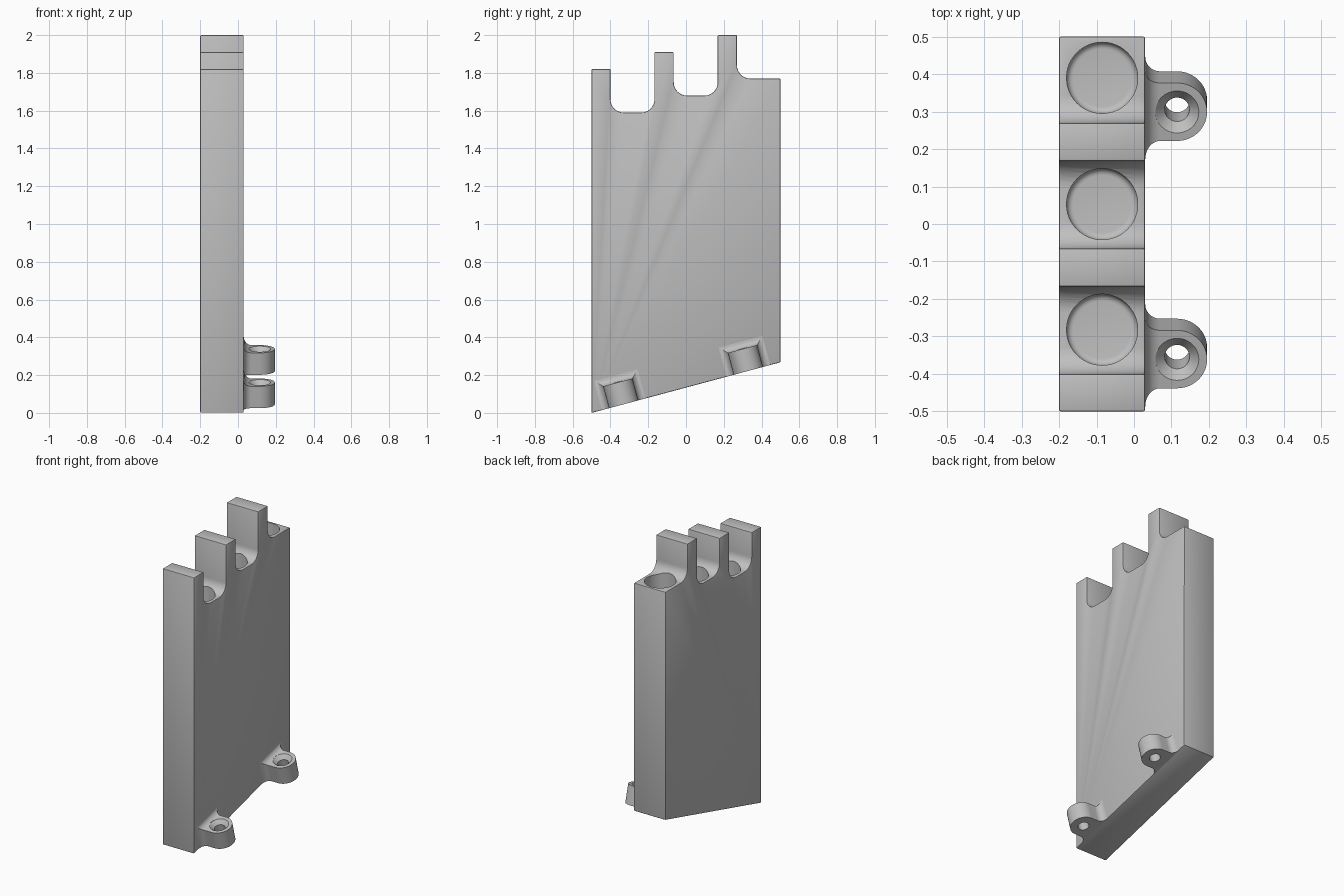
import bpy, bmesh
from math import sin, cos, tan, pi, radians, sqrt
from mathutils import Vector

if "Cube" in bpy.data.objects:
    bpy.data.objects.remove(bpy.data.objects["Cube"], do_unlink=True)

SLOPE = radians(15)
WALL = 0.03            # x of the face that carries the lugs

grey = bpy.data.materials.new("plain_grey")
grey.use_nodes = True
grey.diffuse_color = (0.52, 0.52, 0.52, 1)
grey.node_tree.nodes["Principled BSDF"].inputs["Base Color"].default_value = (0.52, 0.52, 0.52, 1)


def base_z(y):
    return (y + 0.5) * tan(SLOPE)


def loft(name, rings, loc=(0, 0, 0), tilt=0.0):
    """Skin a stack of equal-length rings and cap both ends."""
    bm = bmesh.new()
    loops = [[bm.verts.new(p) for p in ring] for ring in rings]
    n = len(rings[0])
    for a, b in zip(loops, loops[1:]):
        for i in range(n):
            j = (i + 1) % n
            bm.faces.new((a[i], a[j], b[j], b[i]))
    bm.faces.new(loops[0][::-1])
    bm.faces.new(loops[-1])
    bmesh.ops.recalc_face_normals(bm, faces=bm.faces)
    mesh = bpy.data.meshes.new(name)
    bm.to_mesh(mesh)
    bm.free()
    mesh.materials.append(grey)
    ob = bpy.data.objects.new(name, mesh)
    bpy.context.collection.objects.link(ob)
    ob.location = loc
    ob.rotation_euler.x = tilt
    return ob


def lathe(name, profile, loc, tilt=0.0, sides=48):
    """Turn (radius, height) points about the local z axis."""
    rings = [[(r * cos(2 * pi * i / sides), r * sin(2 * pi * i / sides), z)
              for i in range(sides)] for r, z in profile]
    return loft(name, rings, loc, tilt)


def apply(ob, mod):
    bpy.ops.object.select_all(action='DESELECT')
    bpy.context.view_layer.objects.active = ob
    ob.select_set(True)
    bpy.ops.object.modifier_apply(modifier=mod.name)


def cut(ob, cutter):
    cutter.hide_render = True
    mod = ob.modifiers.new("cut", 'BOOLEAN')
    mod.operation = 'DIFFERENCE'
    mod.solver = 'EXACT'
    mod.object = cutter
    apply(ob, mod)
    bpy.data.objects.remove(cutter, do_unlink=True)


def smooth(ob):
    bpy.ops.object.select_all(action='DESELECT')
    bpy.context.view_layer.objects.active = ob
    ob.select_set(True)
    bpy.ops.object.shade_smooth_by_angle(angle=radians(30))


# Side outline: (y, z, fillet radius), with sloped base and stepped slots
R = 0.07
corners = [(-0.5, 0, 0), (0.5, base_z(0.5), 0), (0.5, 1.77, 0), (0.27, 1.77, R),
           (0.27, 2, 0), (0.168, 2, 0), (0.168, 1.68, R), (-0.065, 1.68, R),
           (-0.065, 1.91, 0), (-0.167, 1.91, 0), (-0.167, 1.59, R), (-0.4, 1.59, R),
           (-0.4, 1.82, 0), (-0.5, 1.82, 0)]
outline = []
for k, (y, z, r) in enumerate(corners):
    p = Vector((y, z))
    if not r:
        outline.append(p)
        continue
    before = (Vector(corners[k - 1][:2]) - p).normalized()
    after = (Vector(corners[k + 1][:2]) - p).normalized()
    for s in range(9):
        a = s / 8 * pi / 2
        outline.append(p + before * r * (1 - sin(a)) + after * r * (1 - cos(a)))

body = loft("body", [[(x, p.x, p.y) for p in outline] for x in (-0.2, WALL)])
bev = body.modifiers.new("soft_edges", 'BEVEL')
bev.width = 0.005
bev.segments = 2
bev.limit_method = 'ANGLE'
bev.angle_limit = radians(30)
apply(body, bev)

# Deep round pockets in each step, rounded at the floor
for y in (-0.282, 0.053, 0.39):
    floor = base_z(y) + 0.15
    profile = [(0.077 + 0.018 * sin(a), floor + 0.018 * (1 - cos(a)))
               for a in (pi / 2 * i / 5 for i in range(6))]
    cut(body, lathe("pocket_cutter", profile + [(0.095, 2.2)], (-0.085, y, 0)))
smooth(body)

# Screw lugs: rectangles swept outwards, flared at the wall and round at the end
W, H, F, CX = 0.08, 0.12, 0.04, 0.115
sections = [(WALL - 0.004, W + F, H + F)]
for i in range(11):
    a = pi / 2 * i / 10
    flare = F * (1 - sin(a))
    sections.append((WALL + F * (1 - cos(a)), W + flare, H + flare))
for i in range(21):
    a = radians(90 - 88 * i / 20)
    sections.append((CX + W * cos(a), W * sin(a), H))

for name, y in (("front_lug", -0.33), ("back_lug", 0.33)):
    place = (0, y, base_z(y))
    lug = loft(name, [[(x, -w, 0), (x, w, 0), (x, w, h), (x, -w, h)]
                      for x, w, h in sections], place, SLOPE)
    # Countersunk screw hole
    cut(lug, lathe("screw_cutter", [(0.033, -0.05), (0.033, 0.095), (0.058, H), (0.058, 0.25)],
                   (CX, y, base_z(y)), SLOPE))
    smooth(lug)
